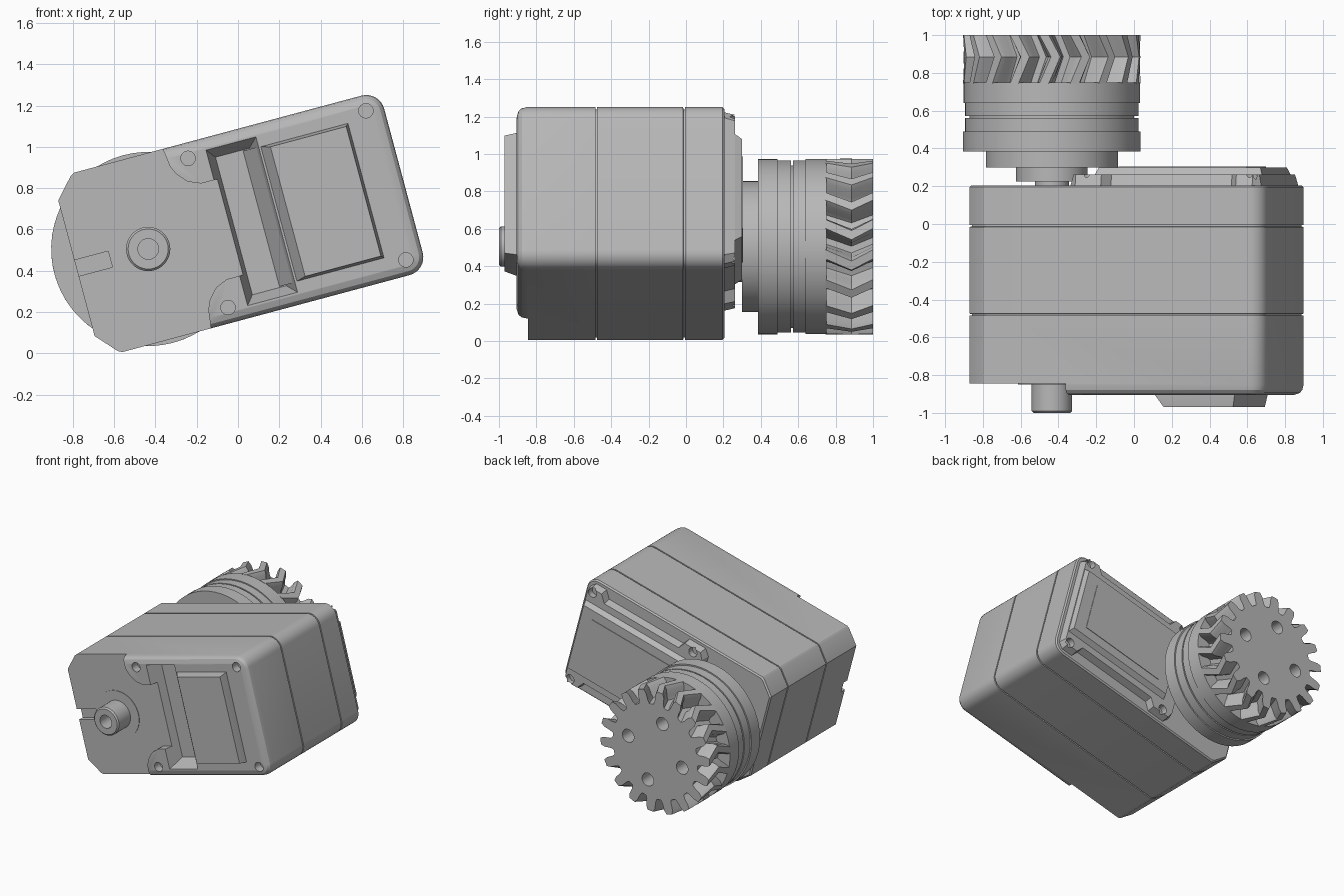
import bpy, bmesh
from math import sin, cos, pi, radians

old = bpy.data.objects.get("Cube")
if old:
    bpy.data.objects.remove(old, do_unlink=True)

TILT = radians(15)
AXIS = (-0.435, 0, 0.505)      # output shaft axis; parts are built around it

grey = bpy.data.materials.new("plain_grey")
grey.use_nodes = True
grey.diffuse_color = (0.48, 0.48, 0.48, 1)
grey.node_tree.nodes["Principled BSDF"].inputs["Base Color"].default_value = grey.diffuse_color


def loft(name, rings):
    """Skin a list of (outline, y) rings and cap both ends."""
    bm = bmesh.new()
    loops = [[bm.verts.new((u, y, v)) for u, v in pts] for pts, y in rings]
    n = len(loops[0])
    for a, b in zip(loops, loops[1:]):
        for i in range(n):
            j = (i + 1) % n
            bm.faces.new((a[i], a[j], b[j], b[i]))
    bm.faces.new(loops[0])
    bm.faces.new(loops[-1])
    bmesh.ops.recalc_face_normals(bm, faces=bm.faces)
    mesh = bpy.data.meshes.new(name)
    bm.to_mesh(mesh)
    bm.free()
    mesh.materials.append(grey)
    ob = bpy.data.objects.new(name, mesh)
    bpy.context.collection.objects.link(ob)
    ob.rotation_euler[1] = -TILT
    ob.location = AXIS
    return ob


def circle(r, u=0, v=0, n=64):
    return [(u + r * cos(2 * pi * i / n), v + r * sin(2 * pi * i / n)) for i in range(n)]


def rect(u0, u1, h):
    return [(u0, -h), (u1, -h), (u1, h), (u0, h)]


def mirrored(half):
    return half + [(u, -v) for u, v in reversed(half)]


def turned(name, profile):
    return loft(name, [(circle(r), y) for r, y in profile])


def cut(ob, cutters):
    for c in cutters:
        m = ob.modifiers.new("cut", "BOOLEAN")
        m.operation, m.solver, m.object = "DIFFERENCE", "EXACT", c
        bpy.context.view_layer.objects.active = ob
        bpy.ops.object.modifier_apply(modifier=m.name)
        bpy.data.objects.remove(c, do_unlink=True)


def outline(d=0):
    """Case outline inset by d: clipped corners at one end, rounded at the other."""
    k = d * 0.6
    half = [(-0.36 + d, 0.34 - k), (-0.27 + k, 0.44 - d), (-0.25 + k, 0.45 - d)]
    for i in range(9):
        a = pi / 2 * (1 - i / 8)
        half.append((1.19 + (0.09 - d) * cos(a), 0.36 + (0.09 - d) * sin(a)))
    return mirrored(half)


def screws(y0, y1, r=0.035):
    return [loft("screw_cutter", [(circle(r, u, v, 24), y0), (circle(r, u, v, 24), y1)])
            for u in (0.30, 1.192) for v in (-0.374, 0.374)]


# Case with two seams
rings = [(0.05, -0.905), (0.02, -0.895), (0.006, -0.878), (0, -0.85)]
for seam in (-0.48, -0.01):
    rings += [(0, seam - 0.005), (0.012, seam - 0.004), (0.012, seam + 0.004), (0, seam + 0.005)]
rings += [(0, 0.195), (0.01, 0.205)]
case = loft("case", [(outline(d), y) for d, y in rings])

# Lowered shaft end, channel, cable slot and screw holes on the front
step = mirrored([(-0.6, 0.6), (0.195, 0.6), (0.195, 0.44), (0.205, 0.36),
                 (0.225, 0.315), (0.27, 0.265), (0.33, 0.24), (0.43, 0.24)])
cut(case, [
    loft("step_cutter", [(step, -1.2), (step, -0.845)]),
    loft("channel_cutter", [(rect(0.39, 0.65, 0.395), -0.92), (rect(0.43, 0.60, 0.345), -0.78)]),
    loft("slot_cutter", [(rect(-0.5, -0.19, 0.04), -1), (rect(-0.5, -0.19, 0.04), -0.8)]),
] + screws(-1, -0.84))

# Raised front plate with a ramp toward the channel
loft("front_plate", [(rect(0.56, 1.095, 0.34), -0.77), (rect(0.645, 1.095, 0.34), -0.89),
                     (rect(0.70, 1.08, 0.325), -0.97)])

# Front boss with bore, and the disc around it
turned("boss_disc", [(0.18, -0.84), (0.18, -0.849)])
boss = turned("front_boss", [(0.107, -0.80), (0.107, -0.99), (0.097, -1.0)])
cut(boss, [turned("bore_cutter", [(0.05, -1.1), (0.05, -0.88)])])

# Back cover with screw corners and raised panel
def cover_ring(d):
    return mirrored([(0.20 + d, 0.30), (0.20 + d, 0.37 - d), (0.24, 0.42 - d), (0.38, 0.42 - d),
                     (0.42, 0.36 - d), (1.08, 0.36 - d), (1.12, 0.42 - d), (1.21, 0.42 - d),
                     (1.25 - d, 0.38 - d), (1.25 - d, 0.30)])


cover = loft("back_cover", [(cover_ring(0), 0.20), (cover_ring(0.015), 0.262)])
cut(cover, screws(0.215, 0.4))
loft("back_panel", [(rect(0.31, 1.235, 0.30), 0.25), (rect(0.33, 1.215, 0.27), 0.30)])
loft("back_panel_inset", [(rect(0.42, 1.12, 0.20), 0.298), (rect(0.42, 1.12, 0.20), 0.304)])

# Output shaft and stepped collars
turned("output_shaft", [(0.09, 0.19), (0.09, 0.24)])
turned("hub_collars", [(0.19, 0.225), (0.19, 0.30), (0.35, 0.30), (0.35, 0.385),
                       (0.47, 0.385), (0.47, 0.49), (0.46, 0.49), (0.46, 0.562),
                       (0.435, 0.562), (0.435, 0.572), (0.46, 0.572), (0.46, 0.64),
                       (0.468, 0.64), (0.468, 0.75)])

# Herringbone gear
TEETH = 18


def gear_ring(twist):
    pts = []
    for t in range(TEETH):
        for f, r in ((-0.36, 0.365), (-0.28, 0.39), (-0.24, 0.44), (-0.15, 0.47),
                     (0.15, 0.47), (0.24, 0.44), (0.28, 0.39), (0.36, 0.365)):
            a = (t + f) * 2 * pi / TEETH + twist
            pts.append((r * cos(a), r * sin(a)))
    return pts


gear = loft("herringbone_gear", [(gear_ring(0), 0.745), (gear_ring(-0.13), 0.885), (gear_ring(0), 1.0)])
cut(gear, [loft("gear_hole_cutter", [(circle(0.05, u, v, 32), 0.8), (circle(0.05, u, v, 32), 1.1)])
           for u, v in ((0.24, 0), (0, 0.24), (-0.24, 0), (0, -0.24))])

# Smooth round walls, keep edges sharp
for ob in bpy.context.view_layer.objects:
    ob.select_set(ob.type == "MESH" and grey.name in ob.data.materials)
bpy.context.view_layer.objects.active = case
bpy.ops.object.shade_smooth_by_angle(angle=radians(25))
